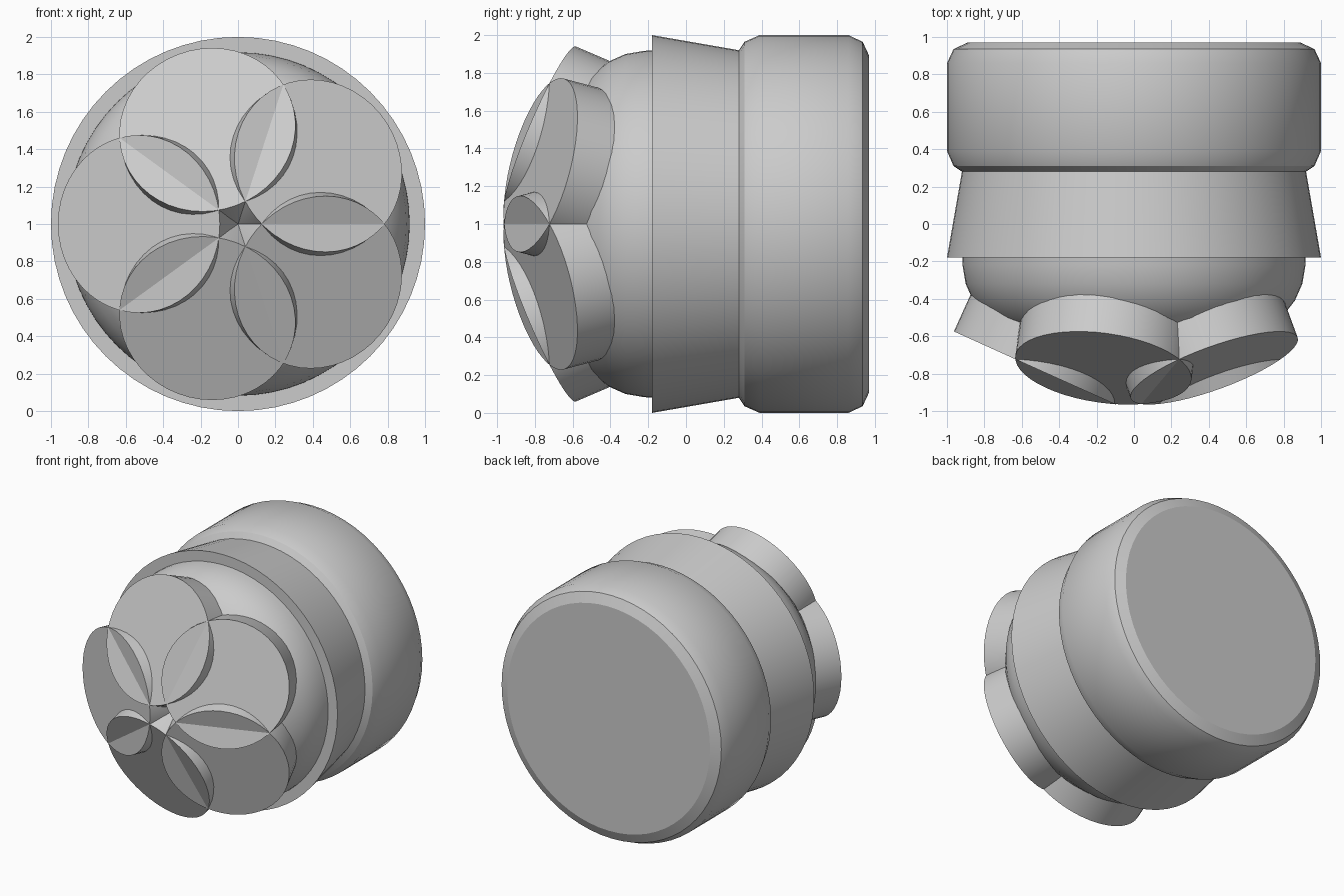
import bpy, bmesh, math
from mathutils import Vector, Matrix

cube = bpy.data.objects.get("Cube")
if cube:
    bpy.data.objects.remove(cube, do_unlink=True)

grey = bpy.data.materials.new("plain grey")
grey.use_nodes = True
colour = (0.6, 0.6, 0.6, 1)
grey.diffuse_color = colour
grey.node_tree.nodes["Principled BSDF"].inputs["Base Color"].default_value = colour


def finish(name, bm, angle):
    """Turn a bmesh into a smooth-shaded object with sharp edges kept."""
    bmesh.ops.recalc_face_normals(bm, faces=bm.faces)
    mesh = bpy.data.meshes.new(name)
    bm.to_mesh(mesh)
    bm.free()
    mesh.materials.append(grey)
    obj = bpy.data.objects.new(name, mesh)
    bpy.context.collection.objects.link(obj)
    bpy.ops.object.select_all(action='DESELECT')
    obj.select_set(True)
    bpy.context.view_layer.objects.active = obj
    bpy.ops.object.shade_smooth_by_angle(angle=math.radians(angle))
    return obj


def lathe(name, profile, steps=64, angle=25):
    """Spin a closed (y, radius) profile around the horizontal axis at z = 1."""
    bm = bmesh.new()
    verts = [bm.verts.new((r, y, 1)) for y, r in profile]
    edges = [bm.edges.new(pair) for pair in zip(verts, verts[1:])]
    bmesh.ops.spin(bm, geom=verts + edges, cent=(0, 0, 1), axis=(0, 1, 0),
                   angle=math.tau, steps=steps)
    bmesh.ops.remove_doubles(bm, verts=bm.verts, dist=0.0005)
    return finish(name, bm, angle)


# Rear drum with softened rims
lathe("rear_drum", [(0.27, 0), (0.28, 0.92), (0.31, 0.965), (0.39, 1), (0.86, 1),
                    (0.935, 0.965), (0.97, 0.89), (0.97, 0)])

# Tapered collar, widest at its front lip
lathe("collar", [(-0.18, 0), (-0.18, 1), (0.28, 0.92), (0.28, 0)])

# Rounded nose that carries the petals
lathe("nose", [(-0.1, 0), (-0.1, 0.92), (-0.22, 0.917), (-0.32, 0.9), (-0.41, 0.86),
               (-0.5, 0.79), (-0.57, 0.69), (-0.63, 0.55), (-0.67, 0.35),
               (-0.69, 0.15), (-0.69, 0)], angle=40)

# Five overlapping round petals, each tilted outwards
radius, thickness, tilt = 0.475, 0.235, math.radians(24.3)
for i in range(5):
    a = math.radians(36 + 72 * i)
    out = Vector((math.cos(a), 0, math.sin(a)))
    normal = out * math.sin(tilt) - Vector((0, math.cos(tilt), 0))
    centre = Vector((0, -0.77, 1)) + out * 0.53 - normal * thickness / 2
    place = Matrix.Translation(centre) @ normal.to_track_quat('Z', 'Y').to_matrix().to_4x4()
    bm = bmesh.new()
    bmesh.ops.create_cone(bm, cap_ends=True, segments=48, radius1=radius,
                          radius2=radius, depth=thickness, matrix=place)
    finish(f"petal_{i + 1}", bm, 30)
